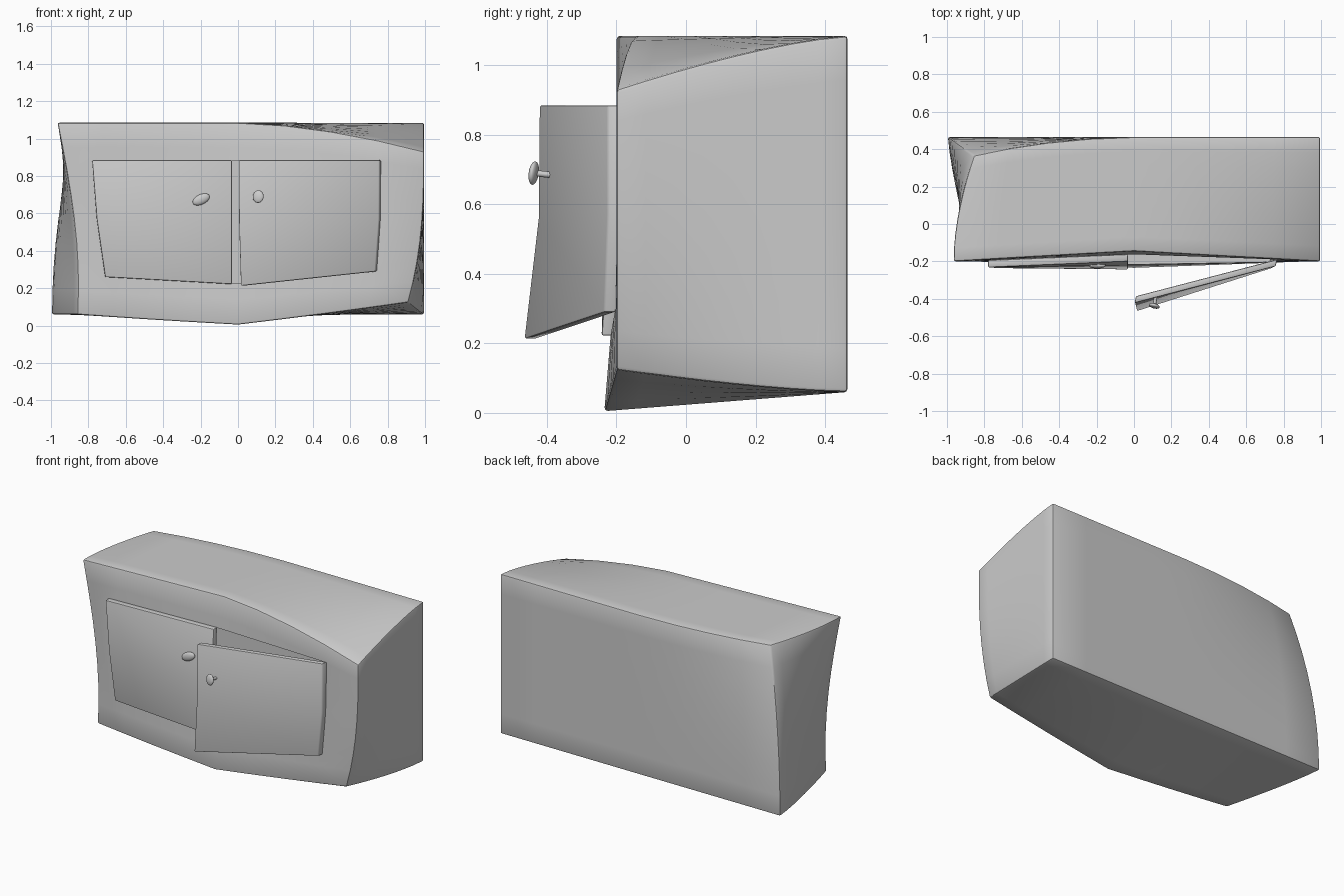
import bpy, bmesh
from math import cos, pi, radians
from mathutils import Vector

if "Cube" in bpy.data.objects:
    bpy.data.objects.remove(bpy.data.objects["Cube"])


def make_object(name, bm):
    bmesh.ops.recalc_face_normals(bm, faces=bm.faces)
    mesh = bpy.data.meshes.new(name)
    bm.to_mesh(mesh)
    bm.free()
    ob = bpy.data.objects.new(name, mesh)
    bpy.context.collection.objects.link(ob)
    return ob


def add_bevel(ob, width):
    mod = ob.modifiers.new("soft_edges", 'BEVEL')
    mod.width, mod.segments = width, 2
    mod.limit_method, mod.angle_limit = 'ANGLE', radians(45)


def finish(ob):
    bpy.ops.object.select_all(action='DESELECT')
    ob.select_set(True)
    bpy.context.view_layer.objects.active = ob
    bpy.ops.object.convert(target='MESH')
    bpy.ops.object.shade_smooth_by_angle(angle=radians(30))


def warp(p):
    """Bend a -1..1 cube into the crooked cabinet."""
    u, f, t = p.x, (1 - p.y) / 2, (p.z + 1) / 2
    right, left, mid = max(u, 0), max(-u, 0), 1 - abs(u)
    low, back = 1 - t, 1 - f
    x = u * 0.995
    y = 0.465 - 0.665 * f
    z = 0.06 + 1.025 * t
    # front face leans back along its middle
    y += mid * f * (0.055 * t - 0.035 * low)
    z -= 0.055 * mid * f * low
    # drooping and lifted corners on the right
    z -= 0.155 * right**1.7 * f**1.4 * t**2
    x -= 0.085 * right**2 * f**1.4 * low**3
    z += 0.065 * right * f**1.5 * low**2
    # pinched left side
    x += left**2 * f**1.3 * (0.03 + 0.11 * cos((t - 0.15) * pi / 1.7))
    x += 0.14 * left**2 * back**1.5 * t**2
    y -= 0.10 * left**1.7 * back * t**2
    return Vector((x, y, z))


# Cabinet body
bm = bmesh.new()
bmesh.ops.create_cube(bm, size=2)
bmesh.ops.subdivide_edges(bm, edges=bm.edges[:], cuts=7, use_grid_fill=True)
for v in bm.verts:
    v.co = warp(v.co)
body = make_object("cabinet_body", bm)
add_bevel(body, 0.01)

# Hollow behind the doors
outline = [(-0.765, 0.88), (0.755, 0.88), (0.728, 0.295), (0.0, 0.225), (-0.70, 0.27)]
bm = bmesh.new()
face = bm.faces.new([bm.verts.new((x, -0.5, z)) for x, z in outline])
ext = bmesh.ops.extrude_face_region(bm, geom=[face])
for g in ext["geom"]:
    if isinstance(g, bmesh.types.BMVert):
        g.co.y = 0.36
cutter = make_object("opening_cutter", bm)
cutter.hide_render = True
cut = body.modifiers.new("opening", 'BOOLEAN')
cut.operation, cut.solver, cut.object = 'DIFFERENCE', 'EXACT', cutter
finish(body)
bpy.data.objects.remove(cutter)


def door(name, rows, depth):
    """Slab from left/right front points listed top to bottom."""
    bm = bmesh.new()
    layers = []
    for off in (Vector(), Vector(depth)):
        layers.append([[bm.verts.new(Vector(p) + off) for p in row] for row in rows])
    front, rear = layers
    for i in range(len(rows) - 1):
        for g in layers:
            bm.faces.new((g[i][0], g[i][1], g[i + 1][1], g[i + 1][0]))
        for s in (0, 1):
            bm.faces.new((front[i][s], front[i + 1][s], rear[i + 1][s], rear[i][s]))
    for i in (0, -1):
        bm.faces.new((front[i][0], front[i][1], rear[i][1], rear[i][0]))
    ob = make_object(name, bm)
    add_bevel(ob, 0.006)
    finish(ob)


# Closed left door and open right door
door("left_door", [
    ((-0.78, -0.232, 0.885), (-0.033, -0.200, 0.885)),
    ((-0.755, -0.234, 0.57), (-0.033, -0.220, 0.55)),
    ((-0.71, -0.236, 0.26), (-0.033, -0.243, 0.222)),
], (0, 0.038, 0))
door("right_door", [
    ((0.003, -0.422, 0.885), (0.757, -0.226, 0.885)),
    ((0.005, -0.425, 0.56), (0.755, -0.226, 0.57)),
    ((0.015, -0.466, 0.213), (0.735, -0.236, 0.29)),
], (0.008, 0.036, 0))


def knob(name, pos, size, tilt, stem_to):
    bpy.ops.mesh.primitive_uv_sphere_add(segments=20, ring_count=12, radius=1,
                                         location=pos, rotation=tilt)
    head = bpy.context.object
    head.name, head.scale = name, size
    finish(head)
    a, b = Vector(pos), Vector(stem_to)
    bpy.ops.mesh.primitive_cylinder_add(vertices=12, radius=0.009, depth=(b - a).length,
                                        location=(a + b) / 2)
    stem = bpy.context.object
    stem.name = name + "_stem"
    stem.rotation_euler = (b - a).to_track_quat('Z', 'Y').to_euler()
    finish(stem)


# Knobs
knob("left_knob", (-0.197, -0.222, 0.675), (0.049, 0.016, 0.027), (0, radians(-25), 0),
     (-0.197, -0.19, 0.675))
knob("right_knob", (0.108, -0.438, 0.69), (0.030, 0.013, 0.034), (radians(-8), 0, radians(-15)),
     (0.116, -0.39, 0.685))
